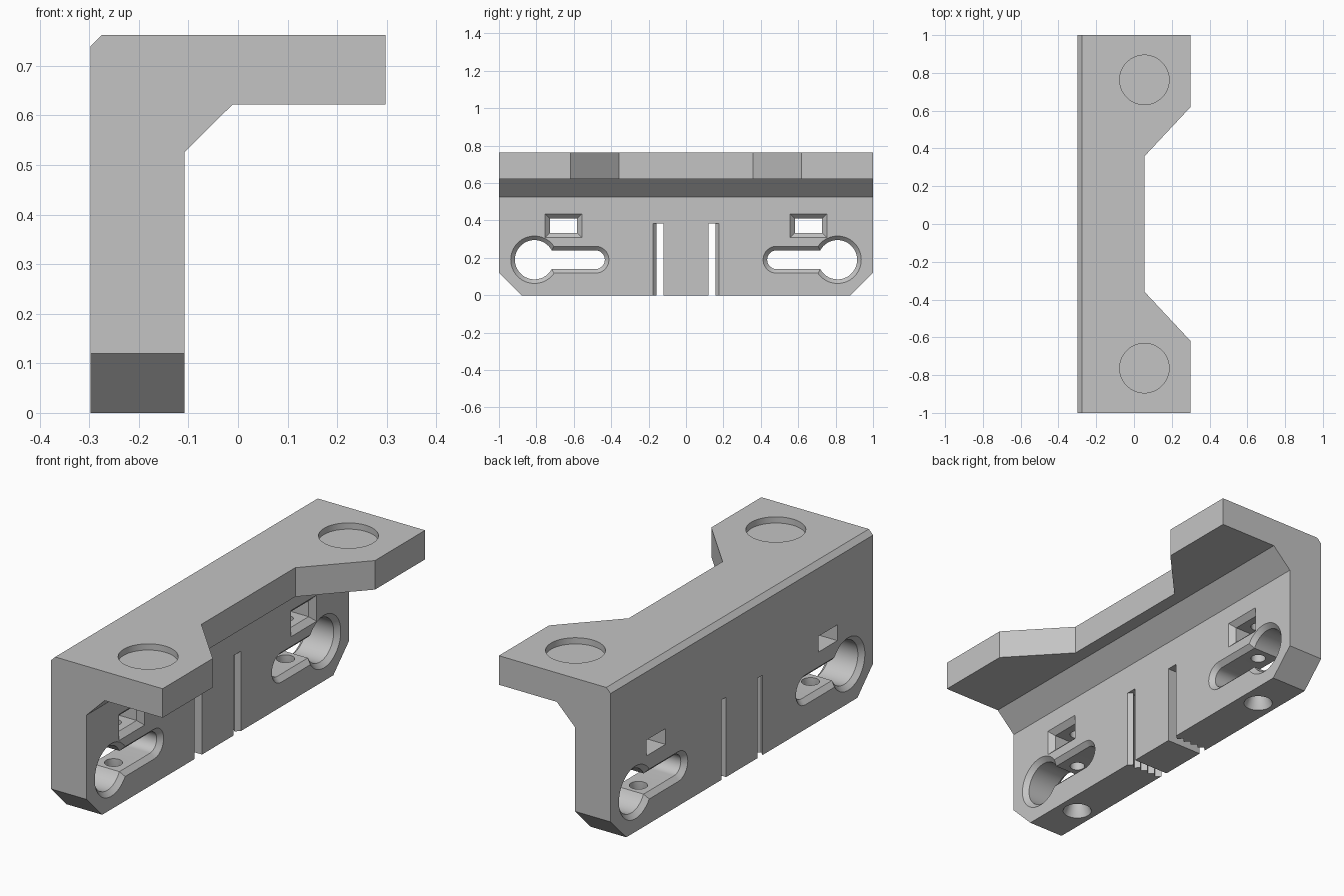
import bpy, bmesh
from math import pi, sin, cos, asin, radians

if "Cube" in bpy.data.objects:
    bpy.data.objects.remove(bpy.data.objects["Cube"])

BACK, FACE, TIP = -0.298, -0.108, 0.298   # x of back, wall face, shelf edge
TOP = 0.762

grey = bpy.data.materials.new("light grey")
grey.use_nodes = True
grey.diffuse_color = (0.55, 0.55, 0.55, 1)
grey.node_tree.nodes["Principled BSDF"].inputs["Base Color"].default_value = (0.55, 0.55, 0.55, 1)


def loft(name, loops):
    """Closed solid through matching loops of 3D points."""
    bm = bmesh.new()
    rings = [[bm.verts.new(p) for p in loop] for loop in loops]
    n = len(rings[0])
    for a, b in zip(rings, rings[1:]):
        for i in range(n):
            j = (i + 1) % n
            bm.faces.new((a[i], a[j], b[j], b[i]))
    bm.faces.new(rings[0])
    bm.faces.new(rings[-1])
    bmesh.ops.recalc_face_normals(bm, faces=bm.faces)
    mesh = bpy.data.meshes.new(name)
    bm.to_mesh(mesh)
    bm.free()
    mesh.materials.append(grey)
    ob = bpy.data.objects.new(name, mesh)
    bpy.context.collection.objects.link(ob)
    return ob


def cut(target, cutter):
    cutter.hide_render = True
    mod = target.modifiers.new("cut", "BOOLEAN")
    mod.operation = "DIFFERENCE"
    mod.solver = "EXACT"
    mod.object = cutter
    bpy.context.view_layer.objects.active = target
    bpy.ops.object.modifier_apply(modifier=mod.name)
    bpy.data.objects.remove(cutter)


def prism_z(name, pts, z0, z1):
    return loft(name, [[(x, y, z) for x, y in pts] for z in (z0, z1)])


def prism_x(name, pts, x0, x1):
    return loft(name, [[(x, y, z) for y, z in pts] for x in (x0, x1)])


def turned(name, x, y, steps, n=48):
    """Vertical round cutter from (z, radius) steps."""
    return loft(name, [[(x + r * cos(2 * pi * i / n), y + r * sin(2 * pi * i / n), z)
                        for i in range(n)] for z, r in steps])


def keyhole(s, grow):
    """Outline of a round hole joined to a slot that runs inward."""
    big, small, n = 0.105 + grow, 0.05 + grow, 40
    a = asin(small / big)
    pts = []
    for i in range(n + 1):
        t = a + (2 * pi - 2 * a) * i / n
        pts.append((s * (0.81 - big * cos(t)), 0.19 + big * sin(t)))
    for i in range(17):
        t = -pi / 2 + pi * i / 16
        pts.append((s * (0.484 - small * cos(t)), 0.19 + small * sin(t)))
    return pts


def rectangle(s, grow):
    w, h = 0.073 + grow, 0.038 + grow
    return [(s * 0.655 + u * w, 0.372 + v * h)
            for u, v in ((-1, -1), (1, -1), (1, 1), (-1, 1))]


def through(name, outline, s, steps):
    return loft(name, [[(x, y, z) for y, z in outline(s, g)] for x, g in steps])


# L-shaped body with gusset and bevelled back edge
profile = [(BACK, 0), (FACE, 0), (FACE, 0.526), (-0.011, 0.622), (TIP, 0.622),
           (TIP, TOP), (-0.275, TOP), (BACK, 0.739)]
bracket = loft("mounting_bracket", [[(x, y, z) for x, z in profile] for y in (-1, 1)])

# Shelf recess between the two ears
slope = 0.01 * 0.26 / 0.243
cut(bracket, prism_z("shelf_recess", [(0.055, -0.358), (TIP + 0.01, -0.618 - slope),
                                      (TIP + 0.01, 0.618 + slope), (0.055, 0.358)], 0.56, 0.8))

for s in (-1, 1):
    # Sloped bottom corners
    cut(bracket, prism_x("corner", [(s * 0.87, -0.01), (s * 1.05, -0.01), (s * 1.05, 0.17)],
                         -0.4, 0.1))
    # Shallow round pockets on top
    cut(bracket, turned("pocket", 0.055, s * 0.763, [(TOP - 0.03, 0.131), (0.8, 0.131)], 64))
    # Keyholes, bevelled on both sides
    cut(bracket, through("keyhole", keyhole, s,
                         [(BACK - 0.01, 0.032), (BACK + 0.022, 0),
                          (FACE - 0.022, 0), (FACE + 0.01, 0.032)]))
    # Rectangular windows, bevelled at the wall face
    cut(bracket, through("window", rectangle, s,
                         [(BACK - 0.01, 0), (FACE - 0.025, 0), (FACE + 0.01, 0.035)]))
    # Vertical screw holes with countersink
    cut(bracket, turned("screw_hole", -0.205, s * 0.655,
                        [(-0.01, 0.068), (0.0, 0.066), (0.06, 0.04), (0.19, 0.04),
                         (0.2, 0.034), (0.5, 0.034)], 32))
    # Vertical slots with a toothed outer wall
    teeth = [(BACK - 0.01, s * 0.12), (BACK - 0.01, s * 0.157)]
    for i in range(10):
        teeth.append((BACK + (FACE - BACK) * i / 9, s * (0.177 if i % 2 else 0.157)))
    teeth += [(FACE + 0.01, s * 0.177), (FACE + 0.01, s * 0.12)]
    cut(bracket, prism_z("toothed_slot", teeth, -0.01, 0.385))

bpy.ops.object.select_all(action="DESELECT")
bracket.select_set(True)
bpy.context.view_layer.objects.active = bracket
bpy.ops.object.shade_smooth_by_angle(angle=radians(25))
